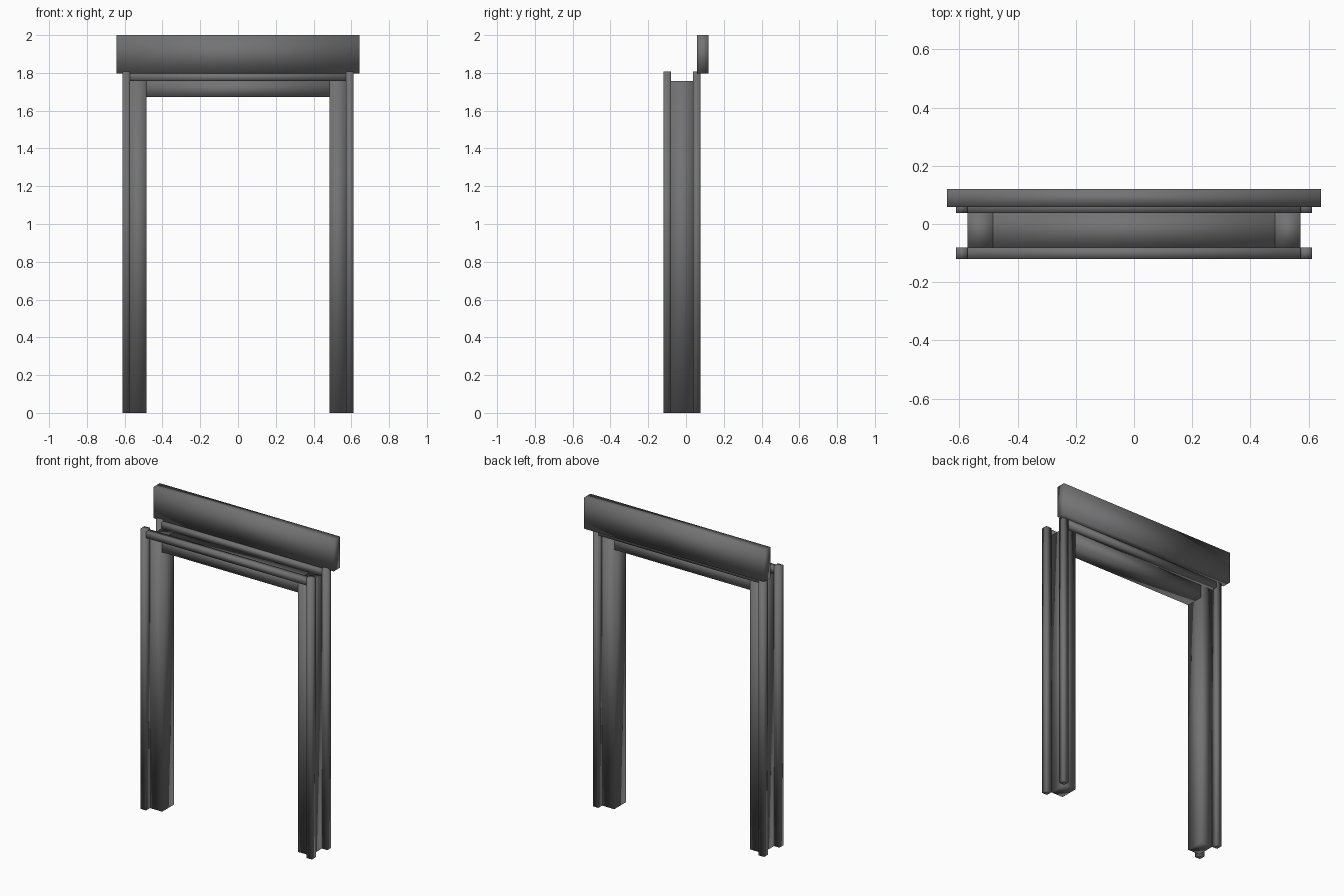
import bpy

cube = bpy.data.objects.get("Cube")
if cube:
    bpy.data.objects.remove(cube, do_unlink=True)

# Single dark grey finish
grey = bpy.data.materials.new("dark_grey")
grey.use_nodes = True
color = (0.17, 0.17, 0.175, 1)
grey.diffuse_color = color
shader = next(n for n in grey.node_tree.nodes if n.type == 'BSDF_PRINCIPLED')
shader.inputs["Base Color"].default_value = color


def box(name, x, y, z):
    """Softly shaded box spanning the given (min, max) ranges."""
    spans = (x, y, z)
    bpy.ops.mesh.primitive_cube_add(size=1)
    obj = bpy.context.object
    obj.name = name
    obj.location = [(a + b) / 2 for a, b in spans]
    obj.scale = [b - a for a, b in spans]
    bpy.ops.object.transform_apply(location=False, rotation=False, scale=True)
    bpy.ops.object.shade_smooth()
    obj.data.materials.append(grey)
    return obj


INNER, OUTER, EDGE = 0.485, 0.572, 0.611   # half widths
JAMB_TOP = 1.757
JAMB_Y = (-0.08, 0.038)
TRIM_Y = {"front": (-0.12, -0.08), "back": (0.038, 0.077)}

# Jambs and the narrow casing strips on their outer corners
for side, s in (("left", 1), ("right", -1)):
    box(side + "_jamb", sorted((s * INNER, s * OUTER)), JAMB_Y, (0, JAMB_TOP))
    for face, y in TRIM_Y.items():
        box(f"{side}_{face}_casing", sorted((s * OUTER, s * EDGE)), y, (0, 1.808))

# Head piece between the jambs
box("head_jamb", (-INNER, INNER), JAMB_Y, (1.673, JAMB_TOP))

# Horizontal casing strips above the head
for face, y in TRIM_Y.items():
    box(face + "_head_casing", (-OUTER, OUTER), y, (JAMB_TOP, 1.797))

# Wide board along the top of the back
box("header_board", (-0.642, 0.642), (0.058, 0.12), (1.798, 2.0))
